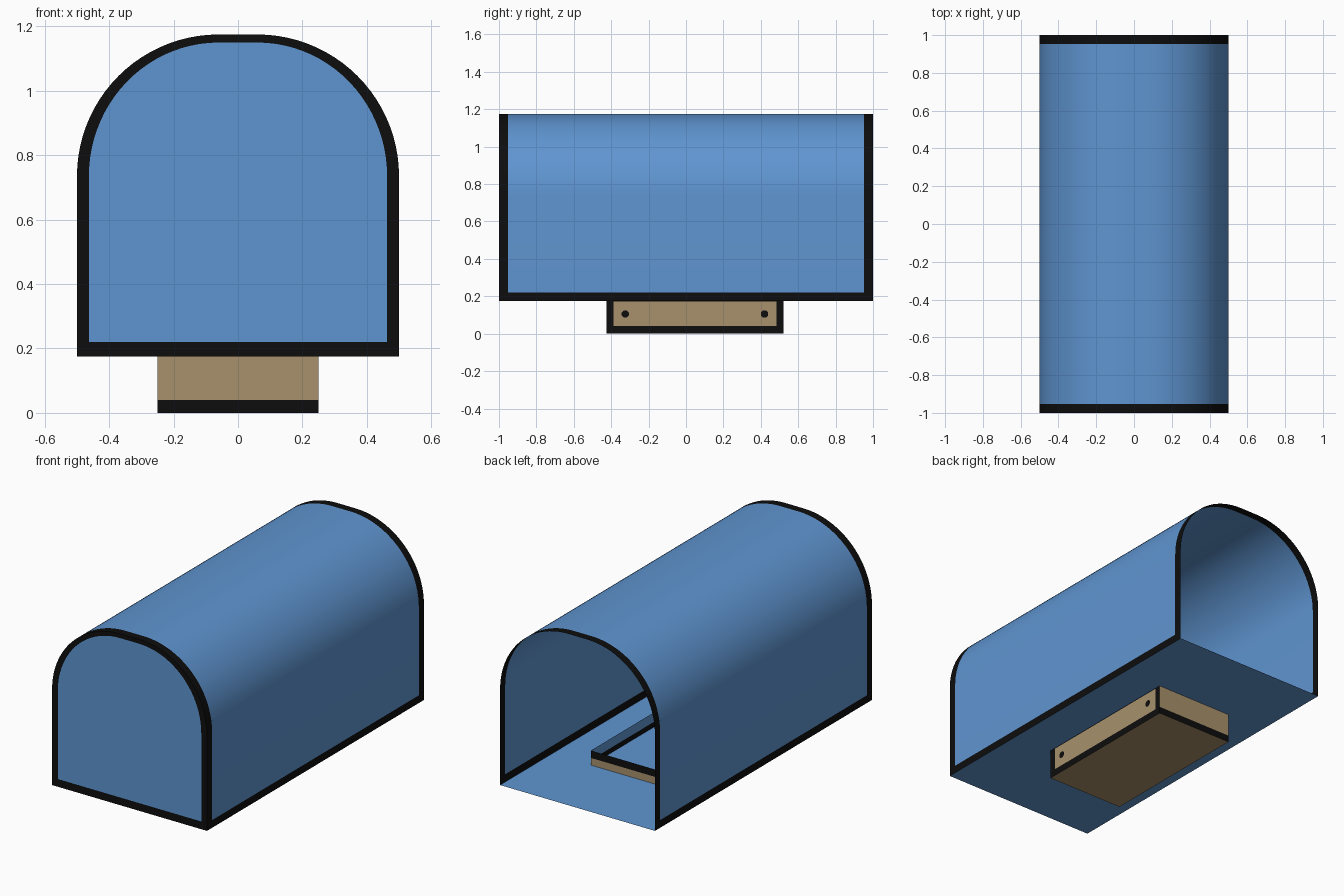
import bpy, math

if "Cube" in bpy.data.objects:
    bpy.data.objects.remove(bpy.data.objects["Cube"])

def mat(name, rgb):
    m = bpy.data.materials.new(name)
    lin = [((c / 255 + 0.055) / 1.055) ** 2.4 if c > 10 else c / 255 / 12.92 for c in rgb]
    m.diffuse_color = (*lin, 1)
    m.use_nodes = True
    m.node_tree.nodes["Principled BSDF"].inputs["Base Color"].default_value = m.diffuse_color
    return m

MATS = [mat("blue paint", (95, 149, 209)), mat("black trim", (13, 13, 13)),
        mat("tan wood", (168, 145, 108))]
BLUE, BLACK, TAN = range(3)

def make(name, verts, faces, cols, smooth=False):
    me = bpy.data.meshes.new(name)
    me.from_pydata(verts, [], faces)
    for m in MATS:
        me.materials.append(m)
    for p, c in zip(me.polygons, cols):
        p.material_index = c
    ob = bpy.data.objects.new(name, me)
    bpy.context.collection.objects.link(ob)
    if smooth:
        bpy.ops.object.select_all(action='DESELECT')
        ob.select_set(True)
        bpy.context.view_layer.objects.active = ob
        bpy.ops.object.shade_smooth_by_angle(angle=math.radians(30))
    return ob

def grid(name, us, vs, point, rule, flip=False, smooth=False):
    """Sheet over us x vs; rule(u, v) colours each cell by its middle."""
    n = len(vs)
    verts = [point(u, v) for u in us for v in vs]
    faces, cols = [], []
    for i in range(len(us) - 1):
        for j in range(n - 1):
            f = [i * n + j, (i + 1) * n + j, (i + 1) * n + j + 1, i * n + j + 1]
            faces.append(f[::-1] if flip else f)
            cols.append(rule((us[i] + us[i + 1]) / 2, (vs[j] + vs[j + 1]) / 2))
    return make(name, verts, faces, cols, smooth)

Z0, Z1, SPRING, N = 0.175, 1.175, 0.735, 22

def arch(hw, bottom, top, flat=0.06):
    """Outline from lower right, over the top, to lower left."""
    right = [(hw, bottom)]
    for k in range(N + 1):
        a = math.pi / 2 * k / N
        right.append((flat + (hw - flat) * math.cos(a), SPRING + (top - SPRING) * math.sin(a)))
    return right + [(-x, z) for x, z in reversed(right)]

# Arched shell, open at the back, with black end bands and foot bands
outer = arch(0.5, Z0, Z1)
prof = [outer[0], (0.5, 0.22)] + outer[1:-1] + [(-0.5, 0.22), outer[-1]]
last = len(prof) - 1
grid("arched_shell", [-1, -0.953, 0.953, 1], list(range(last + 1)),
     lambda y, i: (prof[i][0], y, prof[i][1]),
     lambda y, i: BLACK if abs(y) > 0.953 or i < 1 or i > last - 1 else BLUE,
     smooth=True)

# Closed front with black border
inner = arch(0.463, 0.22, 1.15)
n = len(outer)
verts = [(x, -1, z) for x, z in outer + inner]
faces = [[i, n + i, n + (i + 1) % n, (i + 1) % n] for i in range(n)]
faces = [f[::-1] for f in faces]
faces.append(list(range(n, 2 * n)))
front = make("front_panel", verts, [f[::-1] for f in faces], [BLACK] * n + [BLUE])
if front.data.polygons[n].normal.y > 0:
    front.data.flip_normals()

# Floor
make("floor", [(-.5, -1, Z0), (-.5, 1, Z0), (.5, 1, Z0), (.5, -1, Z0)], [(0, 1, 2, 3)], [BLUE])

# Open-topped mounting block passing up through the floor
YA, YB, HX, TOP = -0.425, 0.52, 0.25, 0.26

def side_rule(y, z):
    if z > 0.205:
        return BLUE
    return TAN if -0.388 < y < 0.485 and 0.04 < z < 0.172 else BLACK

for s, word in ((1, "right"), (-1, "left")):
    grid("block_side_" + word, [YA, -0.388, 0.485, YB], [0, 0.04, 0.172, 0.205, TOP],
         lambda y, z: (s * HX, y, z), side_rule, flip=s < 0)
    # Screw heads
    for k, yc in enumerate((-0.325, 0.42)):
        ring = [(s * (HX + 0.003), yc + 0.021 * math.cos(a * math.pi / 4 + math.pi / 8),
                 0.105 + 0.021 * math.sin(a * math.pi / 4 + math.pi / 8)) for a in range(8)]
        make(f"screw_{word}_{k + 1}", ring, [list(range(8))[::s]], [BLACK])
for y, word in ((YA, "front"), (YB, "back")):
    grid("block_" + word, [-HX, HX], [0, 0.04, 0.217, TOP],
         lambda x, z: (x, y, z), lambda x, z: TAN if 0.04 < z < 0.217 else BLACK,
         flip=y > 0)
make("block_base", [(-HX, YA, 0), (-HX, YB, 0), (HX, YB, 0), (HX, YA, 0)], [(0, 1, 2, 3)], [TAN])
bpy.data.objects["floor"].data.flip_normals()
